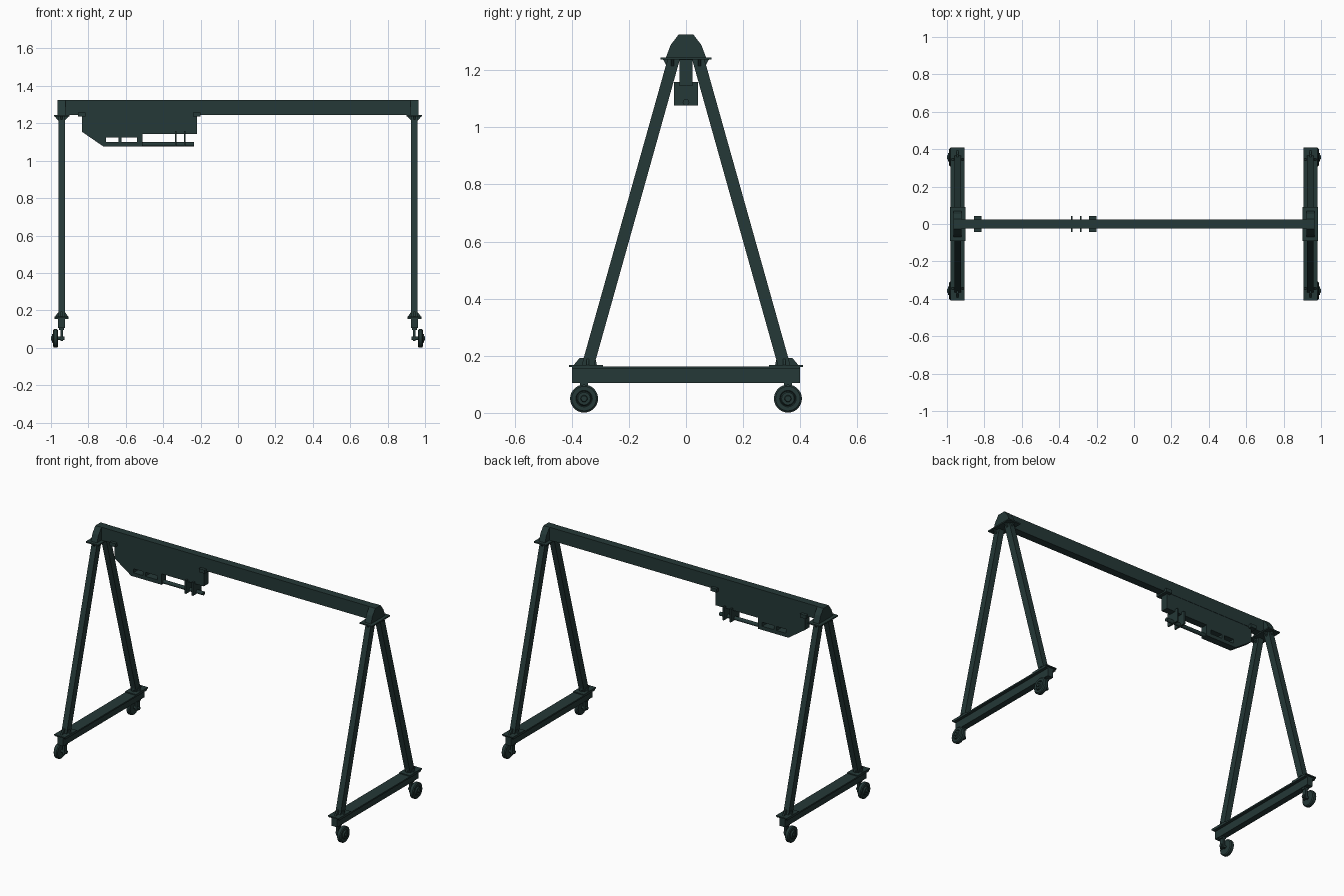
import bpy, bmesh, math
from mathutils import Vector

if "Cube" in bpy.data.objects:
    bpy.data.objects.remove(bpy.data.objects["Cube"])

paint = bpy.data.materials.new("dark green paint")
paint.diffuse_color = (0.018, 0.040, 0.038, 1)
paint.use_nodes = True
paint.node_tree.nodes["Principled BSDF"].inputs["Base Color"].default_value = paint.diffuse_color


def finish(bm, name, smooth=False):
    bmesh.ops.recalc_face_normals(bm, faces=bm.faces)
    me = bpy.data.meshes.new(name)
    bm.to_mesh(me)
    bm.free()
    me.materials.append(paint)
    ob = bpy.data.objects.new(name, me)
    bpy.context.collection.objects.link(ob)
    if smooth:
        bpy.context.view_layer.objects.active = ob
        ob.select_set(True)
        bpy.ops.object.shade_smooth_by_angle(angle=math.radians(35))
        ob.select_set(False)
    return ob


def box(name, x, y, z):
    """Box from (min, max) ranges on each axis."""
    bm = bmesh.new()
    bmesh.ops.create_cube(bm, size=1)
    for v in bm.verts:
        v.co = [(r[0] + r[1]) / 2 + c * abs(r[1] - r[0]) for r, c in zip((x, y, z), v.co)]
    return finish(bm, name)


def prism(name, pts, a, b, axis):
    """Extrude a profile: axis 'x' takes (y, z) points, axis 'y' takes (x, z)."""
    bm = bmesh.new()
    put = (lambda p, d: (d, p[0], p[1])) if axis == 'x' else (lambda p, d: (p[0], d, p[1]))
    f = bm.faces.new([bm.verts.new(put(p, a)) for p in pts])
    ext = bmesh.ops.extrude_face_region(bm, geom=[f])
    shift = Vector(put((0, 0), b - a))
    for v in ext['geom']:
        if isinstance(v, bmesh.types.BMVert):
            v.co += shift
    return finish(bm, name)


def lathe_x(name, profile, y, z, n=28):
    """Spin an (x, radius) profile about an axis parallel to x."""
    bm = bmesh.new()
    rings = []
    for x, r in profile:
        rings.append([bm.verts.new((x, y + r * math.cos(2 * math.pi * i / n),
                                    z + r * math.sin(2 * math.pi * i / n))) for i in range(n)])
    for p, q in zip(rings, rings[1:]):
        for i in range(n):
            bm.faces.new((p[i], p[(i + 1) % n], q[(i + 1) % n], q[i]))
    bm.faces.new(rings[0])
    bm.faces.new(rings[-1])
    return finish(bm, name, True)


# Main beam
box("main_beam", (-0.96, 0.96), (-0.024, 0.024), (1.245, 1.325))

for s, side in ((-1, "left"), (1, "right")):
    cx = s * 0.943

    # Beam end cap and head plate
    cap = [(-0.026, 1.325), (0.026, 1.325), (0.054, 1.288), (0.07, 1.245),
           (-0.07, 1.245), (-0.054, 1.288)]
    prism(side + "_end_cap", cap, cx - 0.021, cx + 0.021, 'x')
    box(side + "_head_plate", (cx - 0.042, cx + 0.042), (-0.09, 0.09), (1.237, 1.245))

    # Base beam with wide top flange
    box(side + "_base_beam", (cx - 0.019, cx + 0.019), (-0.4, 0.4), (0.105, 0.16))
    box(side + "_base_flange", (cx - 0.037, cx + 0.037), (-0.4, 0.4), (0.153, 0.162))

    for t, end in ((-1, "front"), (1, "back")):
        n = side + "_" + end + "_"

        # Slanted leg
        leg = [(t * 0.322, 0.165), (t * 0.366, 0.165), (t * 0.064, 1.24), (t * 0.021, 1.24)]
        prism(n + "leg", leg, cx - 0.018, cx + 0.018, 'x')

        # Foot plate and foot gussets
        box(n + "foot_plate", (cx - 0.037, cx + 0.037),
            tuple(sorted((t * 0.29, t * 0.41))), (0.161, 0.168))
        rib = [(t * 0.312, 0.168), (t * 0.393, 0.168), (t * 0.372, 0.193), (t * 0.318, 0.193)]
        prism(n + "foot_gusset", rib, cx - 0.005, cx + 0.005, 'x')
        rib = [(cx - 0.034, 0.168), (cx + 0.034, 0.168), (cx + 0.02, 0.188), (cx - 0.02, 0.188)]
        prism(n + "foot_cross_gusset", rib, t * 0.339, t * 0.349, 'y')

        # Head gussets under the plate
        rib = [(t * 0.04, 1.237), (t * 0.08, 1.237), (t * 0.066, 1.212), (t * 0.04, 1.212)]
        prism(n + "head_gusset", rib, cx - 0.005, cx + 0.005, 'x')
        rib = [(cx - 0.038, 1.237), (cx + 0.038, 1.237), (cx + 0.018, 1.215), (cx - 0.018, 1.215)]
        prism(n + "head_cross_gusset", rib, t * 0.042, t * 0.052, 'y')

        # Caster: stem, arm, wheel with stepped hub
        wy = t * 0.357
        box(n + "caster_stem", (cx - 0.014, cx + 0.014), (wy - 0.014, wy + 0.014), (0.095, 0.106))
        box(n + "caster_arm", (cx - 0.007, cx + 0.007), (wy - 0.014, wy + 0.014), (0.036, 0.1))
        wheel = [(0.928, 0.01), (0.962, 0.01), (0.962, 0.043), (0.967, 0.049), (0.984, 0.049),
                 (0.989, 0.043), (0.989, 0.029), (0.985, 0.026), (0.994, 0.022),
                 (0.994, 0.012), (1.0, 0.010)]
        lathe_x(n + "wheel", [(s * x, r) for x, r in wheel], wy, 0.05)

# Hoist housing hanging under the beam
upper = [(-0.835, 1.245), (-0.22, 1.245), (-0.22, 1.144), (-0.51, 1.144), (-0.51, 1.124),
         (-0.79, 1.124), (-0.835, 1.155)]
prism("hoist_housing", upper, -0.022, 0.022, 'y')
prism("hoist_nose", [(-0.79, 1.124), (-0.705, 1.124), (-0.705, 1.076), (-0.72, 1.076)],
      -0.022, 0.022, 'y')
for i, (a, b) in enumerate(((-0.64, -0.622), (-0.54, -0.51))):
    box("hoist_window_post_%d" % (i + 1), (a, b), (-0.022, 0.022), (1.09, 1.13))
box("hoist_lower_rail", (-0.72, -0.51), (-0.022, 0.022), (1.076, 1.099))

# Hoist bar and guide plates
lathe_x("hoist_bar", [(-0.52, 0.0115), (-0.235, 0.0115)], 0, 1.0875, 20)
for i, x in enumerate((-0.333, -0.285)):
    box("hoist_guide_plate_%d" % (i + 1), (x - 0.005, x + 0.005), (-0.042, 0.042), (1.076, 1.158))

# Clamps holding the hoist to the beam
for i, x in enumerate((-0.835, -0.22)):
    box("hoist_clamp_%d" % (i + 1), (x - 0.02, x + 0.02), (-0.043, 0.043), (1.236, 1.258))
